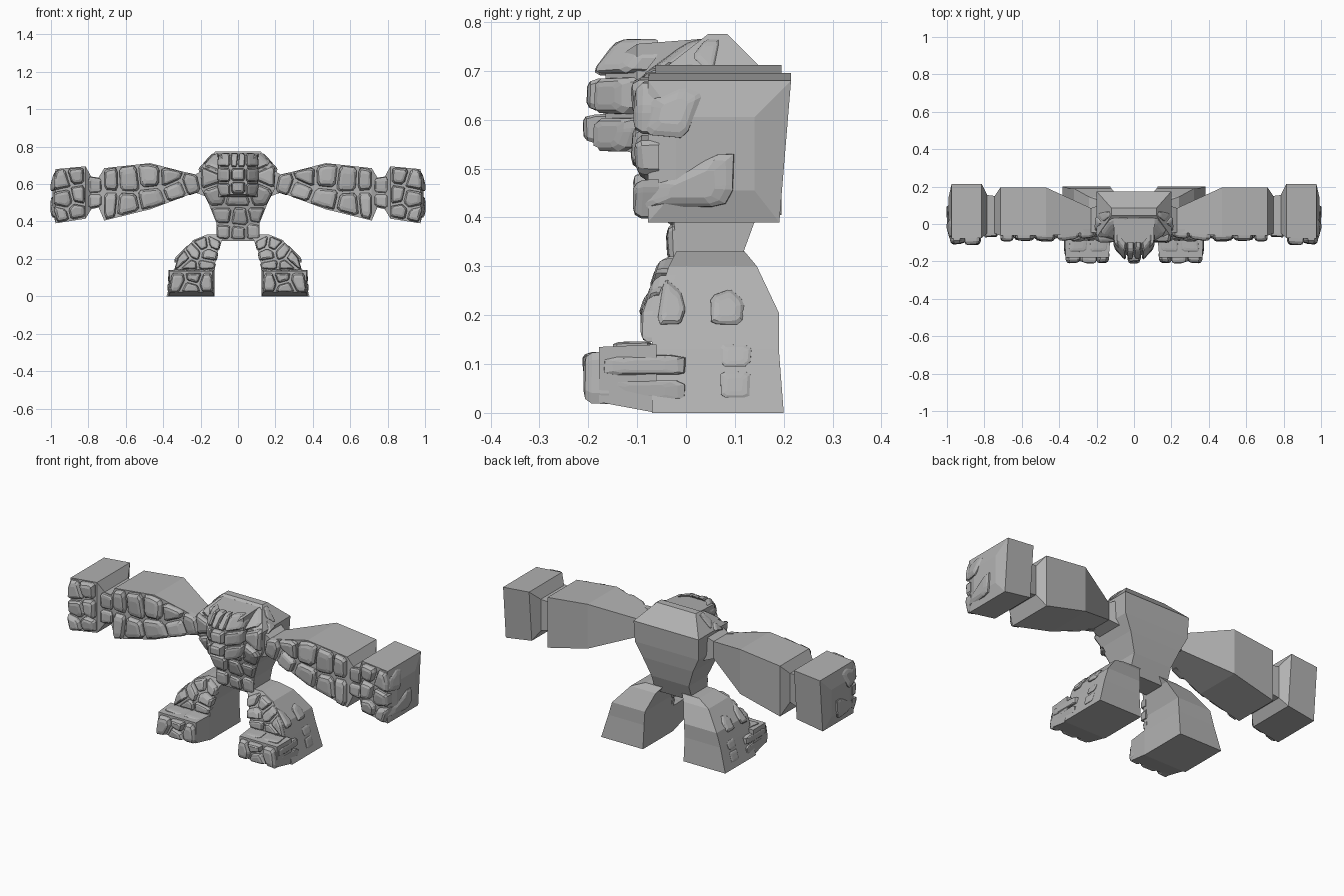
import bpy, bmesh, random
from mathutils import Vector

if "Cube" in bpy.data.objects:
    bpy.data.objects.remove(bpy.data.objects["Cube"])

random.seed(4)
stone_grey = bpy.data.materials.new("stone grey")
stone_grey.diffuse_color = (0.45, 0.45, 0.45, 1)
stone_grey.use_nodes = True
stone_grey.node_tree.nodes["Principled BSDF"].inputs["Base Color"].default_value = stone_grey.diffuse_color


def finish(name, bm, mirror):
    bmesh.ops.recalc_face_normals(bm, faces=bm.faces)
    me = bpy.data.meshes.new(name)
    bm.to_mesh(me)
    bm.free()
    me.materials.append(stone_grey)
    ob = bpy.data.objects.new(name, me)
    bpy.context.collection.objects.link(ob)
    if mirror:
        ob.modifiers.new("mirror", 'MIRROR').use_mirror_merge = False
    return ob


def interp(rows, t, k):
    """Value of column k at position t along a section table."""
    if t <= rows[0][0]:
        return rows[0][k]
    for a, b in zip(rows, rows[1:]):
        if t <= b[0]:
            f = (t - a[0]) / (b[0] - a[0])
            return a[k] + f * (b[k] - a[k])
    return rows[-1][k]


def loft(name, rows, place, mirror=False):
    """Block body through four-sided sections (t, a0, a1, b0, b1)."""
    bm = bmesh.new()
    rings = []
    for t, a0, a1, b0, b1 in rows:
        rings.append([bm.verts.new(place(t, a, b))
                      for a, b in ((a0, b0), (a1, b0), (a1, b1), (a0, b1))])
    for r, s in zip(rings, rings[1:]):
        for i in range(4):
            j = (i + 1) % 4
            bm.faces.new((r[i], r[j], s[j], s[i]))
    bm.faces.new(rings[0])
    bm.faces.new(rings[-1])
    return finish(name, bm, mirror)


def clip(poly, point, normal):
    """Keep the part of a convex outline behind a line."""
    out = []
    for i, p in enumerate(poly):
        q = poly[(i + 1) % len(poly)]
        dp, dq = (p - point).dot(normal), (q - point).dot(normal)
        if dp <= 0:
            out.append(p)
        if dp * dq < 0:
            out.append(p + (q - p) * (dp / (dp - dq)))
    return out


def stones(name, outline, sites, place, depth=0.028, mirror=False, gap=0.005):
    """Fill an outline with separate faceted stones, one around each site."""
    bm = bmesh.new()
    sites = [Vector(s) for s in sites]
    for s in sites:
        poly = [Vector(p) for p in outline]
        for o in sites:
            if o is not s:
                n = (o - s).normalized()
                poly = clip(poly, (s + o) / 2 - n * gap, n)
        # drop near-duplicate corners, then cut every corner
        poly = [p for i, p in enumerate(poly) if (p - poly[i - 1]).length > 0.008]
        if len(poly) < 3:
            continue
        cut = []
        for i, p in enumerate(poly):
            q = poly[(i + 1) % len(poly)]
            cut += [p.lerp(q, random.uniform(.08, .2)), p.lerp(q, random.uniform(.8, .92))]
        poly = cut
        c = sum(poly, Vector((0, 0))) / len(poly)
        tilt = Vector((random.uniform(-.1, .1), random.uniform(-.1, .1)))
        d = depth * random.uniform(.8, 1.15)
        rings = []
        for scale, h in ((1, -.02), (.98, d * .4), (.8, d * .85), (.5, d)):
            ring = []
            for p in poly:
                q = c + (p - c) * scale * (random.uniform(.95, 1.02) if h > 0 else 1)
                lift = h + (tilt.dot(q - c) if h > 0 else 0)
                ring.append(bm.verts.new(place(q.x, q.y, lift)))
            rings.append(ring)
        n = len(poly)
        for r, t in zip(rings, rings[1:]):
            for i in range(n):
                bm.faces.new((r[i], r[(i + 1) % n], t[(i + 1) % n], t[i]))
        bm.faces.new(rings[0])
        bm.faces.new(rings[-1])
    return finish(name, bm, mirror)


# Torso: sections up z (z, x0, x1, y front, y back)
torso = [(.295, -.115, .115, -.012, .105), (.39, -.115, .115, -.025, .14),
         (.49, -.155, .155, -.05, .16), (.57, -.195, .195, -.07, .17),
         (.685, -.2, .2, -.07, .175), (.775, -.12, .12, .045, .085)]
loft("torso", torso, lambda z, x, y: (x, y, z))
torso_front = lambda x, z, d: (x, interp(torso, z, 3) - d, z)
stones("belly_stones", [(-.115, .305), (.115, .305), (.115, .39), (.145, .475), (-.145, .475), (-.115, .39)],
       [(-.08, .435), (.01, .42), (.1, .44), (-.08, .34), (0, .335), (.085, .34)], torso_front, .022)
stones("chest_stones", [(-.15, .485), (.15, .485), (.195, .57), (.2, .685), (.125, .765), (-.125, .765), (-.2, .685), (-.195, .57)],
       [(-.16, .63), (.16, .64), (-.13, .54), (.12, .55), (0, .51), (0, .65), (-.12, .72), (.12, .73)],
       torso_front, .026)
stones("shoulder_stones", [(-.04, .66), (.06, .69), (.07, .765), (.04, .765)],
       [(0, .69), (.045, .735)], lambda y, z, d: (interp(torso, z, 2) + d, y, z), .01, True)

# Head: sections along y, set in front of the chest
loft("head", [(-.165, -.05, .05, .545, .71), (-.1, -.105, .105, .53, .755), (.03, -.11, .11, .53, .765)],
     lambda y, x, z: (x, y, z))
head_front = lambda x, z, d: (x, -.168 + max(0, abs(x) - .05) * 1.1 + max(0, z - .7) * .8 - d, z)
stones("face_stones", [(.042, .535), (.095, .535), (.11, .58), (.11, .73), (.085, .765), (.042, .765)],
       [(.075, .57), (.075, .645), (.07, .735)], head_front, .026, True, .004)
stones("nose_stones", [(-.037, .55), (.037, .55), (.037, .685), (-.037, .685)],
       [(0, .58), (0, .65)], head_front, .042, False, .003)
stones("brow_stones", [(-.037, .69), (.037, .69), (.037, .765), (-.037, .765)],
       [(-.02, .73), (.02, .725)], head_front, .022, False, .003)

# Arm, wrist and fist: sections along x (x, z0, z1, y front, y back)
arm = [(.16, .53, .69, -.05, .11), (.23, .555, .65, -.045, .085),
       (.47, .465, .712, -.062, .195), (.715, .405, .685, -.062, .195),
       (.745, .475, .635, -.05, .15), (.785, .465, .64, -.05, .155),
       (.815, .415, .695, -.075, .215), (.975, .39, .68, -.078, .215), (.992, .455, .605, -.02, .14)]
# the fist is sheared: its lower back edge sits further forward
loft("arm", arm, lambda x, z, y: (x, y - (.024 if .8 < x < .99 and z < .45 and y > .1 else 0), z), True)
arm_front = lambda x, z, d: (x, (interp(arm, x, 3) if x < .97 else -.075) - d, z)
stones("arm_stones", [(.2, .56), (.46, .475), (.715, .41), (.715, .68), (.48, .708), (.22, .65)],
       [(.25, .6), (.33, .57), (.36, .64), (.47, .64), (.46, .52), (.59, .625), (.6, .49), (.685, .62), (.69, .5)],
       arm_front, mirror=True)
stones("wrist_stones", [(.73, .48), (.8, .47), (.8, .64), (.73, .63)], [(.765, .59), (.765, .51)],
       arm_front, .02, True)
stones("fist_stones", [(.815, .425), (.965, .395), (.985, .46), (.985, .62), (.97, .675), (.825, .69)],
       [(.86, .65), (.95, .62), (.845, .54), (.93, .52), (.86, .45), (.95, .43)],
       arm_front, .03, True)


def fist_end(y, z, d):
    """Outer end of the fist, a shallow pyramid."""
    slope = max(0, (.455 - z) / .065, (z - .605) / .075, (-.02 - y) / .058)
    return (.992 - .017 * min(slope, 1) + d, y, z)


stones("knuckle_stones_upper", [(-.09, .57), (0, .56), (.035, .655), (0, .67), (-.075, .64)],
       [(-.03, .62)], fist_end, .008, True)
stones("knuckle_stones_lower", [(-.095, .42), (.08, .42), (.1, .46), (.1, .545), (-.08, .465)],
       [(0, .46)], fist_end, .008, True)

# Leg: sections up z (z, x0, x1, y front, y back)
leg = [(0, .125, .382, -.07, .2), (.13, .125, .345, -.07, .19), (.205, .12, .322, -.068, .19),
       (.3, .085, .24, -.035, .145), (.33, .06, .165, -.02, .12)]
loft("leg", leg, lambda z, x, y: (x, y, z), True)
stones("leg_stones", [(.09, .29), (.125, .145), (.34, .145), (.322, .205), (.25, .29), (.16, .328)],
       [(.13, .29), (.19, .28), (.16, .22), (.235, .235), (.29, .2), (.17, .165), (.26, .165)],
       lambda x, z, d: (x, interp(leg, z, 3) - d, z), .024, True)
leg_side = lambda y, z, d: (interp(leg, z, 2) + d, y, z)
stones("thigh_side_stones", [(.05, .18), (.115, .18), (.12, .23), (.09, .255), (.05, .24)],
       [(.08, .21)], leg_side, .01, True)
stones("thigh_edge_stones", [(-.06, .18), (-.01, .18), (0, .21), (-.01, .25), (-.045, .28)],
       [(-.03, .22)], leg_side, .012, True)
stones("calf_side_stones", [(.07, .03), (.13, .03), (.135, .14), (.07, .14)],
       [(.1, .06), (.1, .12)], leg_side, .006, True)

# Foot: sections along -y
loft("foot", [(-.178, .135, .365, .022, .135), (-.06, .125, .372, 0, .14)],
     lambda y, x, z: (x, y, z), True)
stones("toe_stones", [(.13, .024), (.37, .018), (.355, .125), (.14, .125)],
       [(.17, .075), (.235, .1), (.25, .045), (.325, .085)],
       lambda x, z, d: (x, -.178 - d, z), .032, True)
stones("foot_top_stones", [(.14, -.15), (.35, -.15), (.34, -.07), (.135, -.07)],
       [(.19, -.11), (.29, -.1)], lambda x, y, d: (x, y, .135 + d), .009, True)
stones("foot_side_stones", [(-.17, .03), (0, .02), (0, .12), (-.17, .115)],
       [(-.1, .045), (-.1, .1)],
       lambda y, z, d: (.365 + d, y, z), .008, True)
